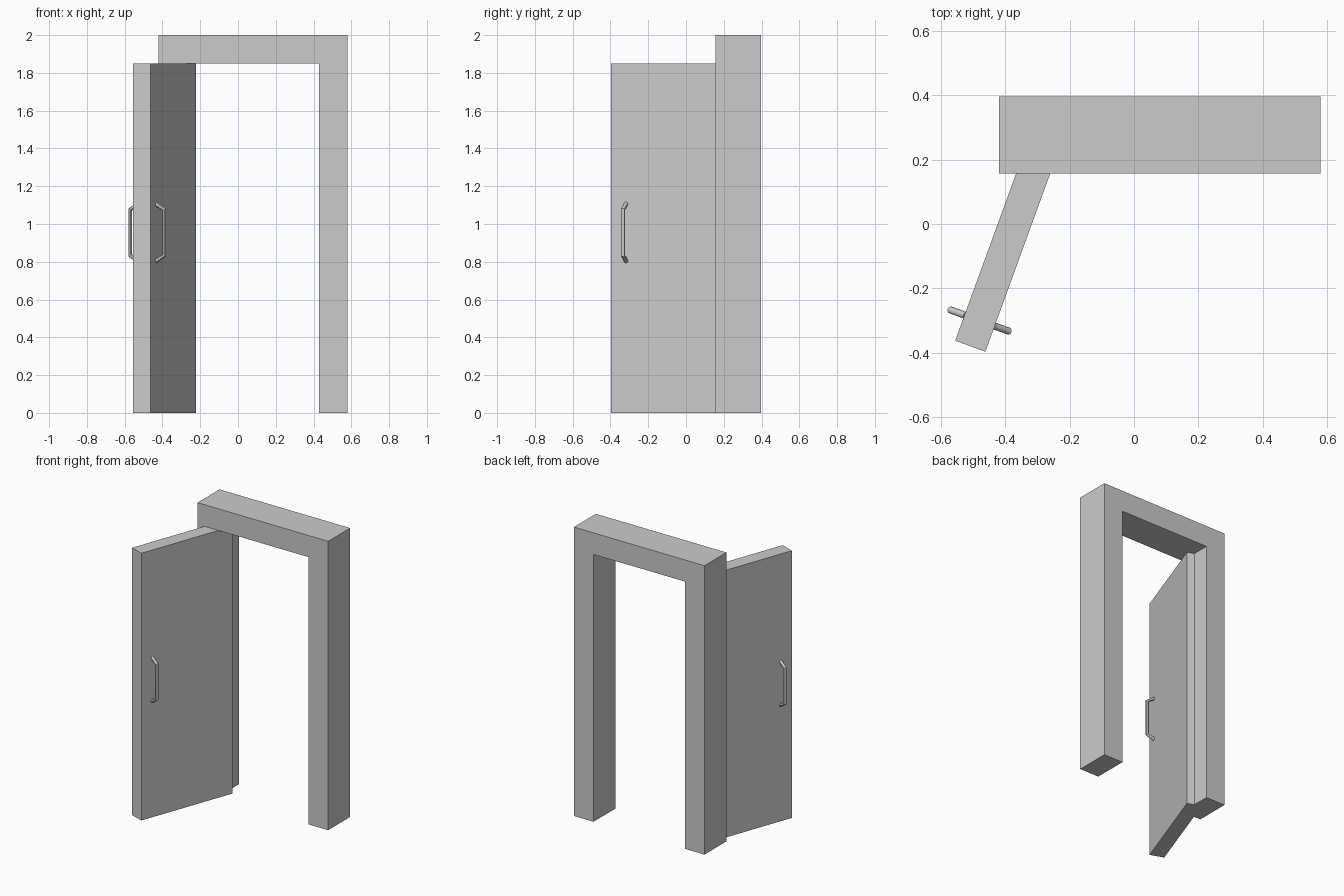
import bpy, bmesh
from math import radians
from mathutils import Matrix

if "Cube" in bpy.data.objects:
    bpy.data.objects.remove(bpy.data.objects["Cube"])

YC = 0.2775                       # middle of the frame depth
HINGE = Matrix.Translation((-0.27, YC, 0)) @ Matrix.Rotation(radians(-110), 4, 'Z')


def prism(name, outline, y0, y1):
    """Extrude an x/z outline from y0 to y1."""
    bm = bmesh.new()
    face = bm.faces.new([bm.verts.new((x, y0, z)) for x, z in outline])
    ext = bmesh.ops.extrude_face_region(bm, geom=[face], use_keep_orig=True)
    verts = [g for g in ext["geom"] if isinstance(g, bmesh.types.BMVert)]
    bmesh.ops.translate(bm, verts=verts, vec=(0, y1 - y0, 0))
    bmesh.ops.recalc_face_normals(bm, faces=bm.faces)
    mesh = bpy.data.meshes.new(name)
    bm.to_mesh(mesh)
    bm.free()
    obj = bpy.data.objects.new(name, mesh)
    bpy.context.collection.objects.link(obj)
    return obj


def handle(name, side):
    """Bent round pull bar standing off one door face."""
    curve = bpy.data.curves.new(name, 'CURVE')
    curve.dimensions = '3D'
    curve.bevel_depth = 0.011
    curve.bevel_resolution = 4
    curve.use_fill_caps = True
    path = [(0.047, 1.107), (0.096, 1.077), (0.096, 0.833), (0.047, 0.803)]
    spline = curve.splines.new('POLY')
    spline.points.add(len(path) - 1)
    for p, (y, z) in zip(spline.points, path):
        p.co = (0.615, side * y, z, 1)
    obj = bpy.data.objects.new(name, curve)
    bpy.context.collection.objects.link(obj)
    bpy.ops.object.select_all(action='DESELECT')
    obj.select_set(True)
    bpy.context.view_layer.objects.active = obj
    bpy.ops.object.convert(target='MESH')
    obj = bpy.context.view_layer.objects.active
    bpy.ops.object.shade_smooth_by_angle(angle=radians(30))
    return obj


# Door frame: two posts and lintel as one U profile
prism("door_frame", [(-0.42, 0), (-0.42, 2), (0.58, 2), (0.58, 0),
                     (0.43, 0), (0.43, 1.85), (-0.27, 1.85), (-0.27, 0)],
      YC - 0.12, YC + 0.12)

# Door leaf, swung open around its hinge
door = prism("door_leaf", [(0, 0), (0.7, 0), (0.7, 1.85), (0, 1.85)], -0.05, 0.05)
door.matrix_world = HINGE

# Handles on both faces
for label, side in (("inner_handle", -1), ("outer_handle", 1)):
    handle(label, side).matrix_world = HINGE
